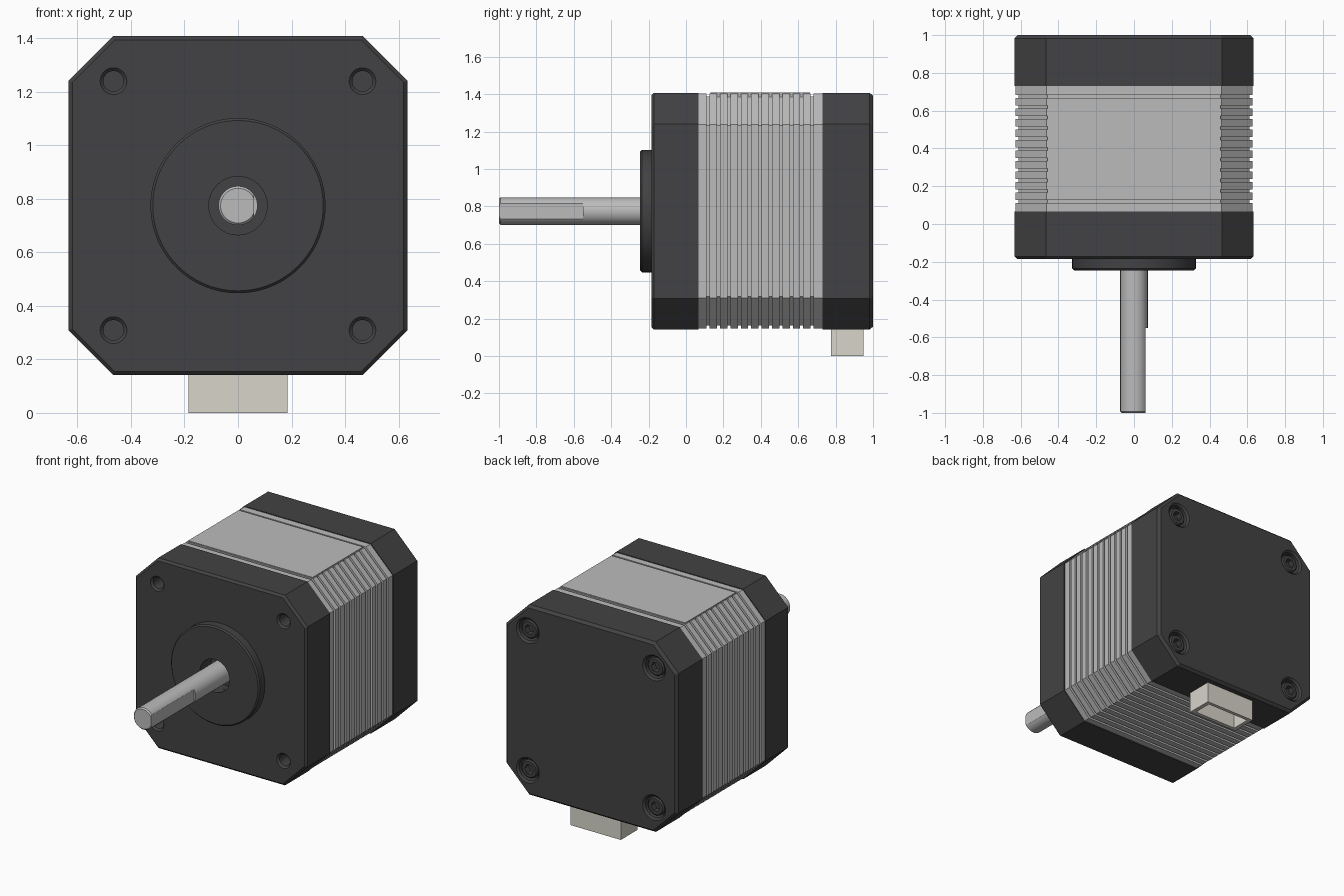
import bpy, bmesh, math
from mathutils import Vector

if "Cube" in bpy.data.objects:
    bpy.data.objects.remove(bpy.data.objects["Cube"])

CZ = 0.774            # height of the motor axis
HALF, FLAT = 0.633, 0.466   # body half width, half length of each flat side
HOLE = 0.465          # screw offset from the axis


def material(name, rgb):
    m = bpy.data.materials.new(name)
    m.diffuse_color = (*rgb, 1)
    m.use_nodes = True
    m.node_tree.nodes["Principled BSDF"].inputs["Base Color"].default_value = m.diffuse_color
    return m


DARK = material("dark_casing", (0.055, 0.055, 0.058))
METAL = material("steel", (0.5, 0.5, 0.5))
CREAM = material("cream_plastic", (0.68, 0.66, 0.59))


def octagon(y, inset):
    """Chamfered square ring around the motor axis, inset evenly."""
    h, k = HALF - inset, FLAT - 0.414 * inset
    pts = [(h, -k), (h, k), (k, h), (-k, h), (-h, k), (-h, -k), (-k, -h), (k, -h)]
    return [Vector((x, y, CZ + z)) for x, z in pts]


def circle(y, r, cx=0, cz=0, n=48):
    return [Vector((cx + r * math.cos(math.tau * i / n), y,
                    CZ + cz + r * math.sin(math.tau * i / n))) for i in range(n)]


def loft(name, rings, mat, wrap=False):
    """Skin a series of equal rings; cap the ends unless wrapped."""
    bm = bmesh.new()
    vr = [[bm.verts.new(p) for p in ring] for ring in rings]
    n = len(vr[0])
    for a, b in zip(vr, vr[1:] + (vr[:1] if wrap else [])):
        for i in range(n):
            j = (i + 1) % n
            bm.faces.new((a[i], a[j], b[j], b[i]))
    if not wrap:
        bm.faces.new(vr[0])
        bm.faces.new(vr[-1])
    bmesh.ops.recalc_face_normals(bm, faces=bm.faces)
    me = bpy.data.meshes.new(name)
    bm.to_mesh(me)
    bm.free()
    ob = bpy.data.objects.new(name, me)
    bpy.context.collection.objects.link(ob)
    me.materials.append(mat)
    return ob


def lathe(name, profile, mat, cx=0, cz=0, n=48, wrap=False):
    return loft(name, [circle(y, r, cx, cz, n) for r, y in profile], mat, wrap)


def box(name, x, y, z, mat):
    return loft(name, [[Vector((x[a], yy, z[b])) for a, b in ((0, 0), (1, 0), (1, 1), (0, 1))]
                       for yy in y], mat)


def activate(ob):
    bpy.ops.object.select_all(action='DESELECT')
    ob.select_set(True)
    bpy.context.view_layer.objects.active = ob


def cut(ob, cutters):
    activate(ob)
    for c in cutters:
        c.hide_render = True
        m = ob.modifiers.new("cut", 'BOOLEAN')
        m.operation, m.solver, m.object = 'DIFFERENCE', 'EXACT', c
        bpy.ops.object.modifier_apply(modifier=m.name)
        bpy.data.objects.remove(c)


def smooth(ob):
    activate(ob)
    bpy.ops.object.shade_smooth_by_angle(angle=math.radians(30))


corners = [(sx * HOLE, sz * HOLE) for sx in (-1, 1) for sz in (-1, 1)]

# Front cap with bearing bore and four mounting holes
front = loft("front_cap", [octagon(-0.185, 0.014), octagon(-0.171, 0), octagon(0.066, 0)], DARK)
cut(front, [lathe("bore_cutter", [(0.109, -0.3), (0.109, -0.13)], DARK)] +
    [lathe("hole_cutter", [(0.062, -0.197), (0.038, -0.173), (0.038, -0.03)], DARK, x, z, 32)
     for x, z in corners])
smooth(front)

# Raised round boss around the shaft
smooth(lathe("front_boss", [(0.109, -0.18), (0.109, -0.245), (0.318, -0.245),
                            (0.327, -0.236), (0.327, -0.18)], DARK, n=96, wrap=True))

# Rear cap with counterbores
rear = loft("rear_cap", [octagon(0.73, 0), octagon(0.982, 0), octagon(1.0, 0.016)], DARK)
cut(rear, [lathe("counterbore_cutter", [(0.072, 0.93), (0.072, 0.988), (0.094, 1.01)],
                 DARK, x, z, 32) for x, z in corners])
smooth(rear)

# Hex socket screws in the rear cap
for x, z in corners:
    screw = lathe("rear_screw", [(0.06, 0.92), (0.06, 0.977), (0.052, 0.985)], DARK, x, z, 32)
    cut(screw, [lathe("hex_cutter", [(0.034, 0.945), (0.034, 1.02)], DARK, x, z, 6)])
    smooth(screw)

# Laminated stator: grooves run right round the core
rings = [octagon(0.06, 0.005)]
for i in range(11):
    y = 0.396 + (i - 5) * 0.0556
    rings += [octagon(y - 0.008, 0.005), octagon(y - 0.008, 0.021),
              octagon(y + 0.008, 0.021), octagon(y + 0.008, 0.005)]
rings.append(octagon(0.735, 0.005))
loft("laminated_core", rings, METAL)

# Plain plate over the top of the core
box("top_plate", (-0.458, 0.458), (0.13, 0.662), (CZ + 0.605, CZ + 0.634), METAL)

# D-cut shaft
shaft = lathe("shaft", [(0.065, -1.0), (0.073, -0.992), (0.073, -0.05)], METAL)
cut(shaft, [box("flat_cutter", (0.06, 0.2), (-1.1, -0.55), (CZ - 0.2, CZ + 0.2), METAL)])
smooth(shaft)

# Cable connector, open underneath
plug = box("connector", (-0.185, 0.185), (0.775, 0.95), (0.0, 0.19), CREAM)
cut(plug, [box("socket_cutter", (-0.158, 0.158), (0.8, 0.927), (-0.1, 0.11), CREAM)])
